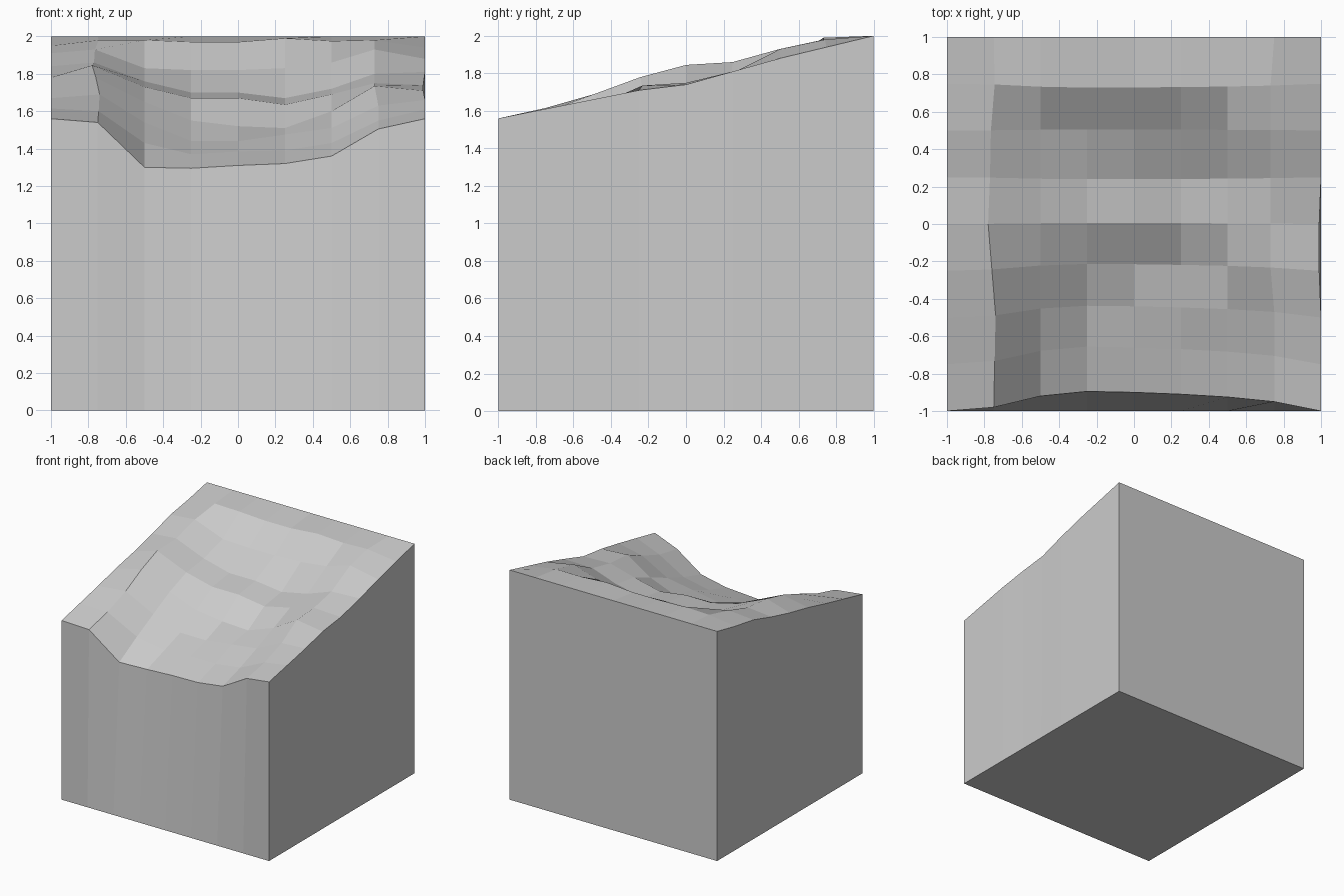
import bpy, bmesh

N = 9
# Terrain heights, front row first, left to right
HEIGHTS = [
    (1.56, 1.54, 1.30, 1.295, 1.31, 1.32, 1.36, 1.505, 1.56),
    (1.615, 1.60, 1.43, 1.37, 1.385, 1.39, 1.43, 1.55, 1.61),
    (1.67, 1.69, 1.54, 1.44, 1.44, 1.475, 1.51, 1.63, 1.66),
    (1.73, 1.78, 1.65, 1.55, 1.52, 1.51, 1.60, 1.735, 1.71),
    (1.78, 1.845, 1.73, 1.67, 1.67, 1.635, 1.69, 1.75, 1.74),
    (1.84, 1.86, 1.76, 1.70, 1.70, 1.67, 1.72, 1.80, 1.81),
    (1.91, 1.93, 1.83, 1.82, 1.82, 1.83, 1.86, 1.93, 1.88),
    (1.95, 1.98, 1.98, 1.97, 1.97, 1.99, 1.975, 1.98, 1.94),
    (2.0,) * N,
]
# Front bank bows backwards; the bow fades out up the slope
BOW = (0, 0.02, 0.08, 0.105, 0.10, 0.09, 0.075, 0.05, 0)
FADE = (1, 0.9, 0.6, 0.35, 0.05, -0.1, 0.05, -0.2, 0)
# Sideways drift of the left ridge line
RIDGE = (0, 0.005, 0.01, -0.01, -0.03, -0.02, -0.015, 0.005, 0)

bm = bmesh.new()


def step(i):
    return -1 + 0.25 * i


# Faceted ground surface
top = []
for j in range(N):
    row = []
    for i in range(N):
        x, y = step(i), step(j) + BOW[i] * FADE[j]
        if i == 1:
            x += RIDGE[j]
        if i == 7 and 2 < j < 8:
            x -= 0.02
        if i == 8 and j in (3, 4):
            x -= 0.01
        row.append(bm.verts.new((x, y, HEIGHTS[j][i])))
    top.append(row)
for j in range(N - 1):
    for i in range(N - 1):
        bm.faces.new((top[j][i], top[j][i + 1], top[j + 1][i + 1], top[j + 1][i]))

# Side walls down to a square base
rim = ([(i, 0) for i in range(N - 1)] + [(N - 1, j) for j in range(N - 1)]
       + [(i, N - 1) for i in range(N - 1, 0, -1)] + [(0, j) for j in range(N - 1, 0, -1)])
base = [bm.verts.new((step(i), step(j), 0)) for i, j in rim]
for k, (i, j) in enumerate(rim):
    n = (k + 1) % len(rim)
    ni, nj = rim[n]
    bm.faces.new((base[k], base[n], top[nj][ni], top[j][i]))
bm.faces.new(base[::-1])
bmesh.ops.recalc_face_normals(bm, faces=bm.faces)

mesh = bpy.data.meshes.new("terrain_block")
bm.to_mesh(mesh)
bm.free()
bpy.context.collection.objects.link(bpy.data.objects.new("terrain_block", mesh))
